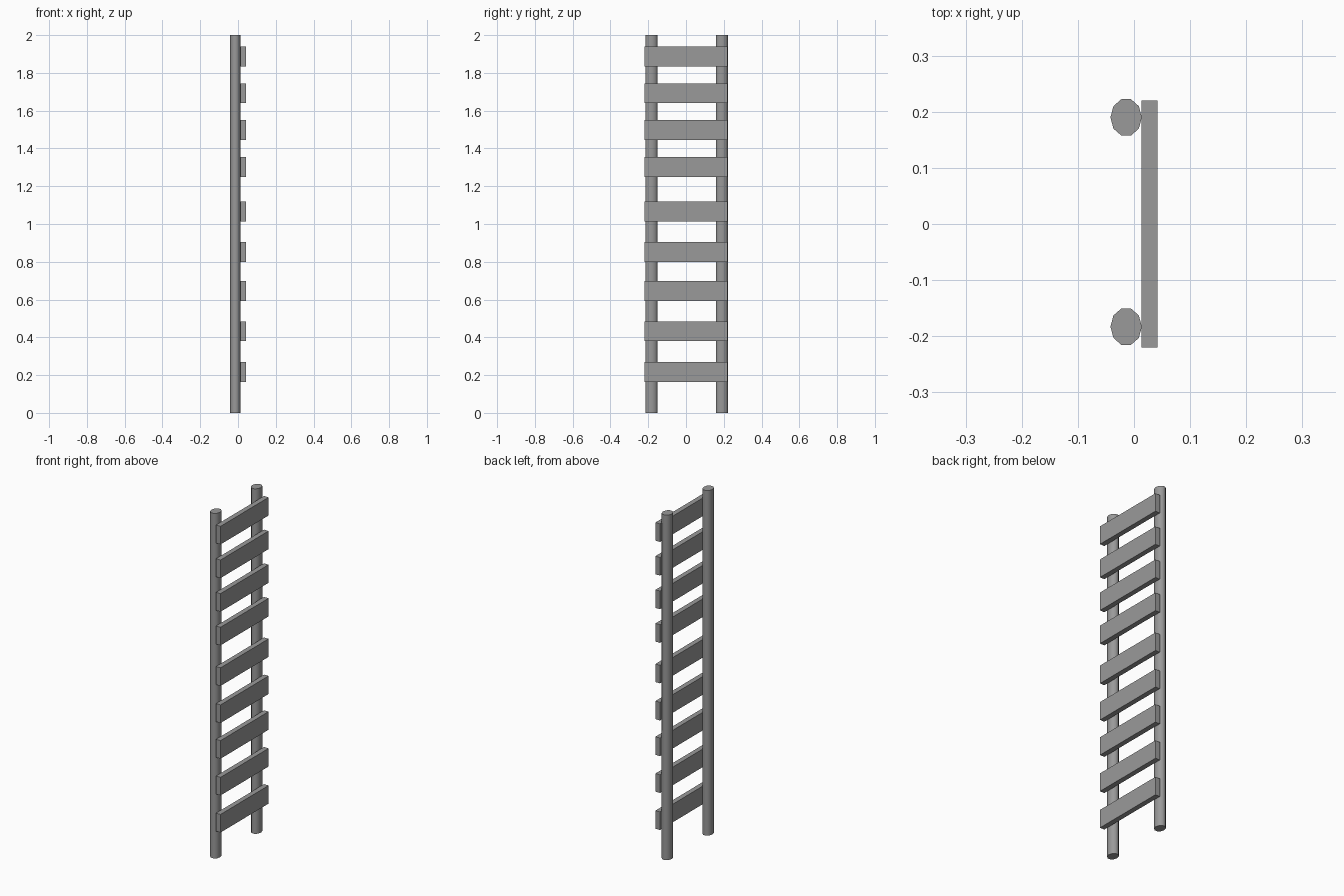
import bpy
import math

cube = bpy.data.objects.get("Cube")
if cube:
    bpy.data.objects.remove(cube, do_unlink=True)

# Single weathered grey for the whole ladder
grey = bpy.data.materials.new("plain_grey")
grey.use_nodes = True
colour = (0.32, 0.32, 0.32, 1)
grey.diffuse_color = colour
grey.node_tree.nodes["Principled BSDF"].inputs["Base Color"].default_value = colour


def finish(name, scale):
    obj = bpy.context.object
    obj.name = name
    obj.scale = scale
    bpy.ops.object.transform_apply(location=False, rotation=False, scale=True)
    obj.data.materials.append(grey)
    return obj


# Ten-sided, slightly oval upright poles
for name, y in (("front_pole", -0.183), ("back_pole", 0.19)):
    bpy.ops.mesh.primitive_cylinder_add(vertices=10, radius=1, depth=2,
                                        location=(-0.014, y, 1),
                                        rotation=(0, 0, math.pi / 2))
    finish(name, (0.034, 0.028, 1))
    bpy.ops.object.shade_smooth_by_angle(angle=math.radians(45))

# Flat plank rungs fixed to the +x side, unevenly spaced
rung_heights = (0.217, 0.432, 0.645, 0.852, 1.067, 1.302, 1.497, 1.692, 1.887)
for i, z in enumerate(rung_heights, 1):
    bpy.ops.mesh.primitive_cube_add(size=1, location=(0.0275, 0, z))
    finish(f"rung_{i}", (0.029, 0.44, 0.105))
